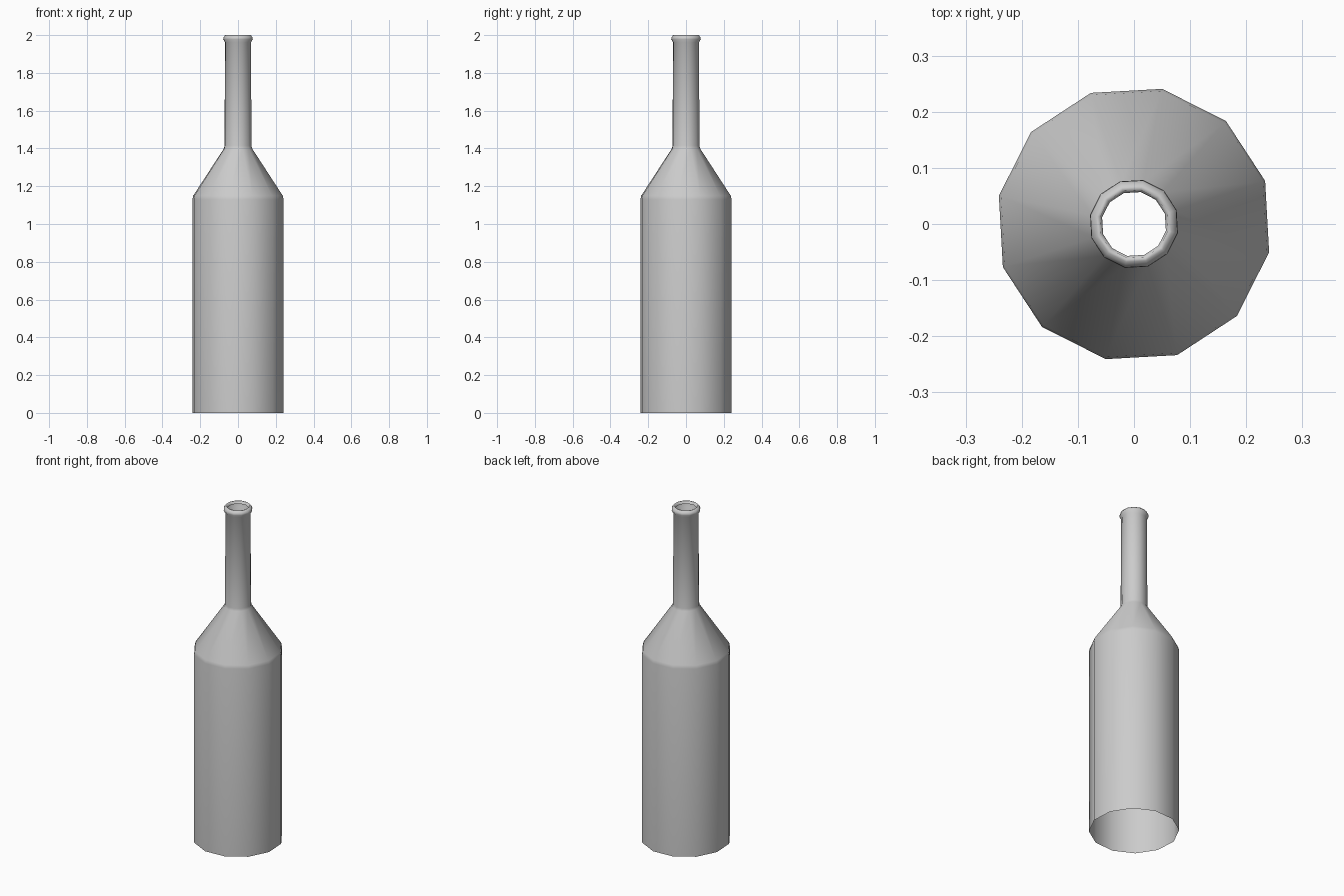
import bpy, bmesh
from math import cos, sin, radians, tau

if "Cube" in bpy.data.objects:
    bpy.data.objects.remove(bpy.data.objects["Cube"])

SIDES = 12
TURN = radians(18.2)

# Radius and height from the open base up to the curled-in lip
PROFILE = [
    (0.246, 0.0), (0.246, 1.13), (0.242, 1.15),
    (0.076, 1.40), (0.073, 1.415), (0.070, 1.962),
    (0.080, 1.978), (0.079, 1.988), (0.069, 2.0),
    (0.062, 2.0), (0.058, 1.985),
]

# Bottle shell: a twelve-sided lathe, open at both ends
bm = bmesh.new()
rings = []
for r, z in PROFILE:
    angles = [TURN + tau * i / SIDES for i in range(SIDES)]
    rings.append([bm.verts.new((r * cos(a), r * sin(a), z)) for a in angles])
for low, high in zip(rings, rings[1:]):
    for i in range(SIDES):
        j = (i + 1) % SIDES
        face = bm.faces.new((low[i], low[j], high[j], high[i]))
        face.smooth = True

mesh = bpy.data.meshes.new("bottle")
bm.to_mesh(mesh)
bm.free()
bottle = bpy.data.objects.new("bottle", mesh)
bpy.context.collection.objects.link(bottle)
